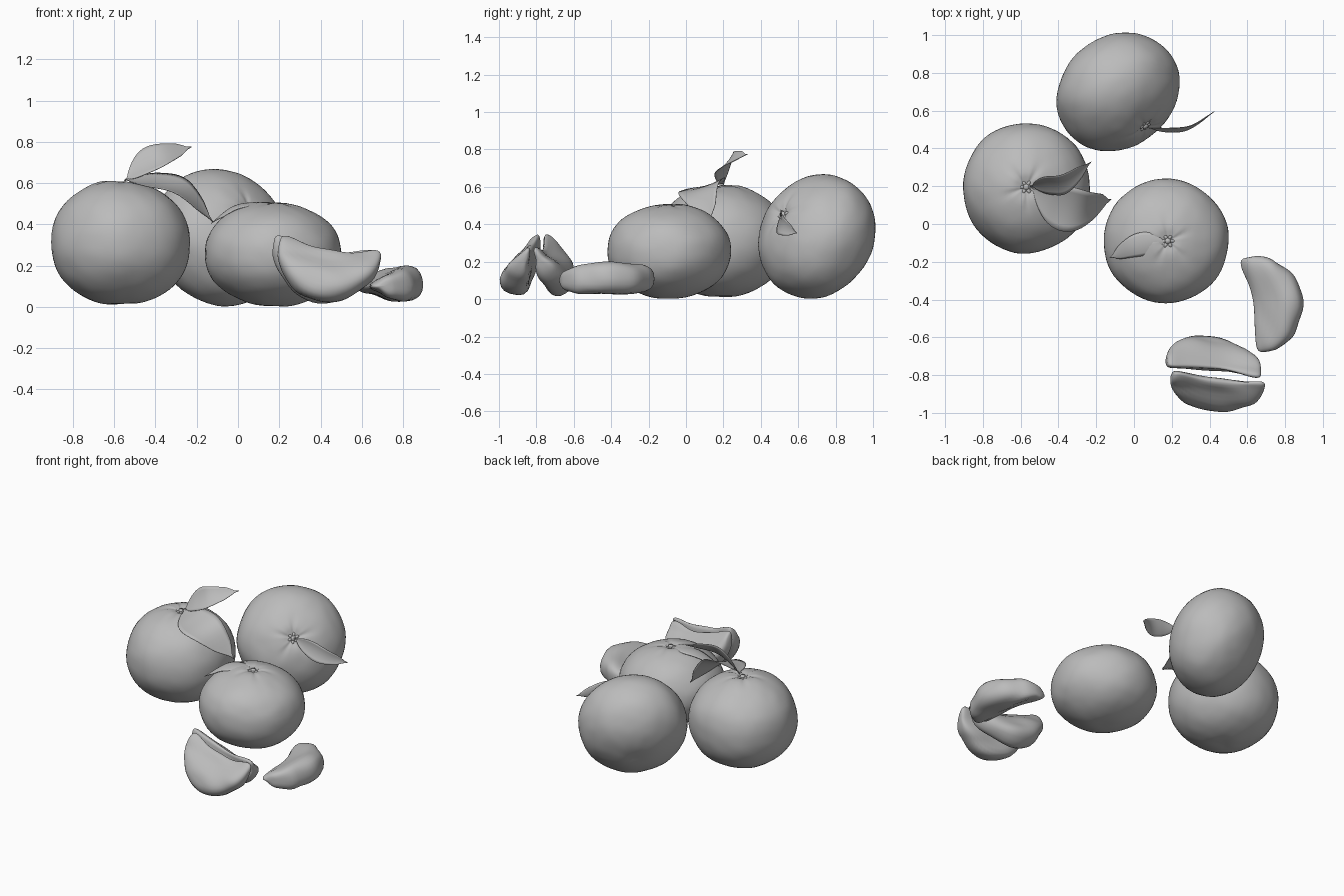
import bpy, bmesh, math
from mathutils import Vector, Matrix, noise

cube = bpy.data.objects.get("Cube")
if cube:
    bpy.data.objects.remove(cube, do_unlink=True)

grey = bpy.data.materials.new("plain_grey")
grey.use_nodes = True
COLOUR = (0.5, 0.5, 0.5, 1)
grey.diffuse_color = COLOUR
grey.node_tree.nodes["Principled BSDF"].inputs["Base Color"].default_value = COLOUR


def finish(name, bm, matrix=None):
    """Turn a bmesh into a smooth shaded, coloured object."""
    if matrix:
        bm.transform(matrix)
    bmesh.ops.recalc_face_normals(bm, faces=bm.faces)
    mesh = bpy.data.meshes.new(name)
    bm.to_mesh(mesh)
    bm.free()
    mesh.materials.append(grey)
    for p in mesh.polygons:
        p.use_smooth = True
    ob = bpy.data.objects.new(name, mesh)
    bpy.context.collection.objects.link(ob)
    return ob


def fruit(name, centre, size, axis, seed, spin=0):
    """Squat citrus body with a puckered top, plus its star-shaped calyx."""
    frame = (Matrix.Translation(centre)
             @ Vector((0, 0, 1)).rotation_difference(Vector(axis)).to_matrix().to_4x4()
             @ Matrix.Rotation(spin, 4, 'Z'))
    rx, ry, rz = size
    bm = bmesh.new()
    bmesh.ops.create_uvsphere(bm, u_segments=64, v_segments=40, radius=1)
    for v in bm.verts:
        d = v.co.normalized()
        r = math.hypot(d.x, d.y)
        a = math.atan2(d.y, d.x)
        swell = 1 + 0.025 * noise.noise(d * 1.6 + Vector((seed, 0, 0)))
        swell += 0.006 * noise.noise(d * 5 + Vector((0, seed, 0)))
        z = math.copysign(abs(d.z) ** 0.93, d.z)
        if d.z > 0:
            # radial creases fading away from the stem
            swell -= 0.022 * math.exp(-((r - 0.22) / 0.16) ** 2) * max(0, math.cos(5 * a + seed)) ** 2
            z -= 0.09 * math.exp(-(r / 0.13) ** 2)
        else:
            z += 0.03 * math.exp(-(r / 0.2) ** 2)
        v.co = Vector((d.x * rx, d.y * ry, z * rz)) * swell
    finish(name, bm, frame)

    bm = bmesh.new()
    base = Vector((0, 0, rz * 0.925))
    for i in range(6):
        a = i * math.tau / 6
        place = (Matrix.Translation(base + Vector((math.cos(a), math.sin(a), 0)) * 0.024)
                 @ Matrix.Rotation(a, 4, 'Z') @ Matrix.Diagonal((0.016, 0.010, 0.010, 1)))
        bmesh.ops.create_icosphere(bm, subdivisions=2, radius=1, matrix=place)
    bmesh.ops.create_cone(bm, cap_ends=True, segments=12, radius1=0.02, radius2=0.014,
                          depth=0.03, matrix=Matrix.Translation(base))
    finish(name + "_calyx", bm, frame)


def bezier(points, t):
    """Smooth curve through four points."""
    i = min(int(t * 3), 2)
    u = t * 3 - i
    p = [Vector(q) for q in points]
    p = [2 * p[0] - p[1]] + p + [2 * p[3] - p[2]]
    a, b, c, d = p[i:i + 4]
    return 0.5 * (2 * b + (c - a) * u + (2 * a - 5 * b + 4 * c - d) * u * u
                  + (3 * b - a - 3 * c + d) * u ** 3)


def leaf(name, path, across, cup):
    """Thin pointed blade along a path; across is the half-width vector."""
    bm = bmesh.new()
    across = Vector(across)
    along = Vector(path[3]) - Vector(path[0])
    up = along.cross(across).normalized()
    if up.z < 0:
        up = -up
    n, m = 20, 8
    rows = []
    for i in range(n + 1):
        t = i / n
        width = 0.06 + 0.94 * math.sin(math.pi * max(0, (t - 0.06) / 0.94) ** 0.85) ** 0.8
        width *= min(1, (1 - t) * 8 + 0.02)
        centre = bezier(path, t)
        rows.append([bm.verts.new(centre + across * width * s + up * cup * width * s * s)
                     for s in [j * 2 / m - 1 for j in range(m + 1)]])
    for i in range(n):
        for j in range(m):
            bm.faces.new((rows[i][j], rows[i + 1][j], rows[i + 1][j + 1], rows[i][j + 1]))
    ob = finish(name, bm)
    mod = ob.modifiers.new("thickness", 'SOLIDIFY')
    mod.thickness = 0.003
    mod.offset = 0


def segment(name, centre, along, outward, size, bend, seed):
    """Kidney-shaped wedge: thin along the concave edge, thick along the rind edge."""
    u = Vector(along).normalized()
    v = Vector(outward)
    v = (v - u * v.dot(u)).normalized()
    w = u.cross(v)
    length, depth, thick = size
    bm = bmesh.new()
    n, m = 30, 28
    rings = []
    for i in range(1, n):
        phi = math.pi * (i / n - 0.5)
        s, e = math.sin(phi), math.cos(phi) ** 0.62
        ring = []
        for j in range(m):
            a = math.tau * j / m
            c = math.cos(a)
            side = math.copysign(abs(math.sin(a)) ** 0.85, math.sin(a))
            q = Vector((s * length, -bend * s * s + depth * e * c,
                        thick * e * side * (0.72 + 0.42 * c)))
            bump = 0.016 * noise.noise(Vector((q.x * 5, q.y * 14, q.z * 9 + seed)))
            q.z += bump * side
            q.y += bump * c
            ring.append(bm.verts.new(Vector(centre) + u * q.x + v * q.y + w * q.z))
        rings.append(ring)
    for r, r2 in zip(rings, rings[1:]):
        for j in range(m):
            bm.faces.new((r[j], r[(j + 1) % m], r2[(j + 1) % m], r2[j]))
    for ring, sign in ((rings[0], -1), (rings[-1], 1)):
        tip = bm.verts.new(Vector(centre) + u * sign * length - v * bend)
        for j in range(m):
            bm.faces.new((ring[j], ring[(j + 1) % m], tip))
    finish(name, bm)


# Whole fruits
fruit("left_fruit", (-0.57, 0.19, 0.31), (0.338, 0.345, 0.305), (0, 0.02, 1), 1.3)
fruit("middle_fruit", (0.17, -0.09, 0.255), (0.33, 0.33, 0.255), (0.04, 0, 1), 4.1)
fruit("back_fruit", (-0.085, 0.70, 0.337), (0.34, 0.34, 0.275), (0.555, -0.70, 0.445), 7.7)

# Leaves
leaf("left_fruit_raised_leaf",
     [(-0.55, 0.20, 0.61), (-0.46, 0.21, 0.69), (-0.36, 0.225, 0.735), (-0.225, 0.33, 0.775)],
     (-0.025, 0.05, 0.055), 0.012)
leaf("left_fruit_drooping_leaf",
     [(-0.55, 0.19, 0.615), (-0.42, 0.105, 0.605), (-0.27, 0.075, 0.565), (-0.12, 0.13, 0.41)],
     (0.035, 0.115, 0.035), 0.015)
leaf("middle_fruit_leaf",
     [(0.17, -0.09, 0.50), (0.08, -0.10, 0.505), (-0.02, -0.125, 0.485), (-0.13, -0.18, 0.405)],
     (0.015, -0.06, -0.005), -0.01)
leaf("back_fruit_leaf",
     [(0.07, 0.51, 0.46), (0.19, 0.505, 0.425), (0.30, 0.52, 0.39), (0.425, 0.595, 0.35)],
     (0.01, 0.012, 0.055), 0.01)

# Loose segments
segment("single_segment", (0.762, -0.405, 0.106), (0.10, -0.5, 0), (1, 0.2, 0.05),
        (0.255, 0.13, 0.105), 0.10, 2)
segment("front_pair_segment", (0.42, -0.885, 0.155), (0.50, -0.06, -0.09), (0.1, -0.42, -0.9),
        (0.25, 0.135, 0.095), 0.11, 5)
segment("rear_pair_segment", (0.41, -0.70, 0.155), (0.50, -0.06, -0.09), (0.1, 0.42, -0.9),
        (0.255, 0.135, 0.095), 0.11, 9)
